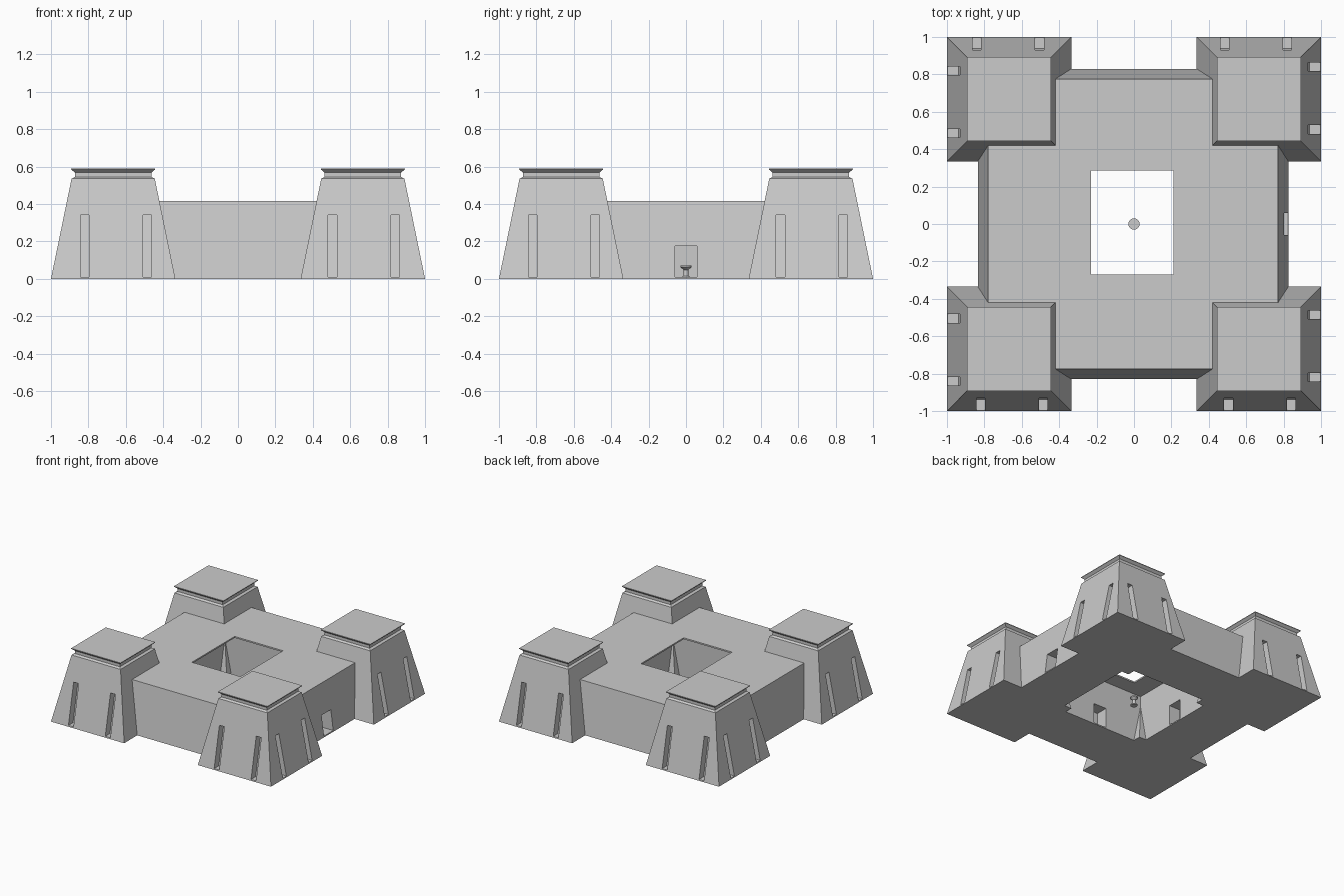
import bpy, bmesh
from math import radians
from mathutils import Matrix

if "Cube" in bpy.data.objects:
    bpy.data.objects.remove(bpy.data.objects["Cube"], do_unlink=True)

stone = bpy.data.materials.new("pale_grey_stone")
stone.use_nodes = True
COLOUR = (0.6, 0.6, 0.6, 1)
stone.diffuse_color = COLOUR
stone.node_tree.nodes["Principled BSDF"].inputs["Base Color"].default_value = COLOUR


def add_loft(bm, rings):
    """Closed solid through stacked rectangles (z, x0, x1, y0, y1)."""
    loops = [[bm.verts.new(p) for p in ((a, c, z), (b, c, z), (b, d, z), (a, d, z))]
             for z, a, b, c, d in rings]
    faces = [bm.faces.new(loops[0][::-1]), bm.faces.new(loops[-1])]
    for lo, hi in zip(loops, loops[1:]):
        for i in range(4):
            j = (i + 1) % 4
            faces.append(bm.faces.new((lo[i], lo[j], hi[j], hi[i])))
    return [v for loop in loops for v in loop]


def make_object(name, bm):
    bmesh.ops.recalc_face_normals(bm, faces=bm.faces)
    mesh = bpy.data.meshes.new(name)
    bm.to_mesh(mesh)
    bm.free()
    mesh.materials.append(stone)
    obj = bpy.data.objects.new(name, mesh)
    bpy.context.collection.objects.link(obj)
    return obj


def loft(name, *rings):
    bm = bmesh.new()
    add_loft(bm, rings)
    return make_object(name, bm)


def cut(obj, cutter):
    mod = obj.modifiers.new("cut", "BOOLEAN")
    mod.operation, mod.solver, mod.object = "DIFFERENCE", "EXACT", cutter
    graph = bpy.context.evaluated_depsgraph_get()
    mesh = bpy.data.meshes.new_from_object(obj.evaluated_get(graph))
    obj.modifiers.clear()
    obj.data = mesh


def box(name, x0, x1, y0, y1, z0, z1):
    return loft(name, (z0, x0, x1, y0, y1), (z1, x0, x1, y0, y1))


def discard(obj):
    bpy.data.objects.remove(obj, do_unlink=True)


# Central hall: battered walls, open courtyard, roof opening and one entrance
ROOF = 0.415
hall = loft("central_hall", (0, -0.835, 0.825, -0.83, 0.83),
            (ROOF, -0.78, 0.77, -0.775, 0.775))
cutters = [
    box("courtyard_cutter", -0.4, 0.4, -0.4, 0.4, -0.1, ROOF - 0.012),
    box("roof_opening_cutter", -0.23, 0.21, -0.27, 0.285, 0.2, 0.6),
    box("entrance_cutter", 0.3, 0.95, -0.06, 0.06, 0.01, 0.175),
    box("left_niche_cutter", -0.5, -0.3, -0.06, 0.06, 0.01, 0.175),
    box("front_niche_cutter", -0.06, 0.06, -0.5, -0.3, 0.01, 0.175),
    box("back_niche_cutter", -0.06, 0.06, 0.3, 0.5, 0.01, 0.175),
]
for c in cutters:
    cut(hall, c)
    discard(c)

# Sloping wall slots, the same set turned onto all four sides
SLOPE = 0.11 / 0.535
bm = bmesh.new()
for turn in range(4):
    for x in (-0.82, -0.485, 0.505, 0.84):
        verts = add_loft(bm, [(z, x - 0.023, x + 0.023, -1.08 + SLOPE * z, -0.94 + SLOPE * z)
                              for z in (0.01, 0.34)])
        bmesh.ops.rotate(bm, verts=verts, matrix=Matrix.Rotation(radians(90 * turn), 3, "Z"))
slots = make_object("slot_cutter", bm)

# Corner towers: battered shaft, narrow neck and flared cornice
CENTRE = 0.6675
PROFILE = ((0, 0.3325), (0.535, 0.2225), (0.545, 0.205), (0.568, 0.205),
           (0.585, 0.225), (0.59, 0.225))
for side, sx in (("right", -1), ("left", 1)):
    for end, sy in (("front", -1), ("back", 1)):
        cx, cy = sx * CENTRE, sy * CENTRE
        tower = loft(f"{end}_{side}_tower",
                     *[(z, cx - r, cx + r, cy - r, cy + r) for z, r in PROFILE])
        cut(tower, slots)
discard(slots)

# Small round pedestal in the courtyard, turned from a profile
bm = bmesh.new()
outline = [(0, 0), (0.026, 0), (0.026, 0.008), (0.013, 0.016), (0.012, 0.048),
           (0.03, 0.062), (0.03, 0.072), (0, 0.072)]
verts = [bm.verts.new((r, 0, z)) for r, z in outline]
edges = [bm.edges.new(pair) for pair in zip(verts, verts[1:])]
bmesh.ops.spin(bm, geom=verts + edges, cent=(0, 0, 0), axis=(0, 0, 1),
               angle=radians(360), steps=24)
bmesh.ops.remove_doubles(bm, verts=bm.verts, dist=0.0005)
pedestal = make_object("courtyard_pedestal", bm)
bpy.context.view_layer.objects.active = pedestal
pedestal.select_set(True)
bpy.ops.object.shade_smooth_by_angle(angle=radians(30))
pedestal.select_set(False)
